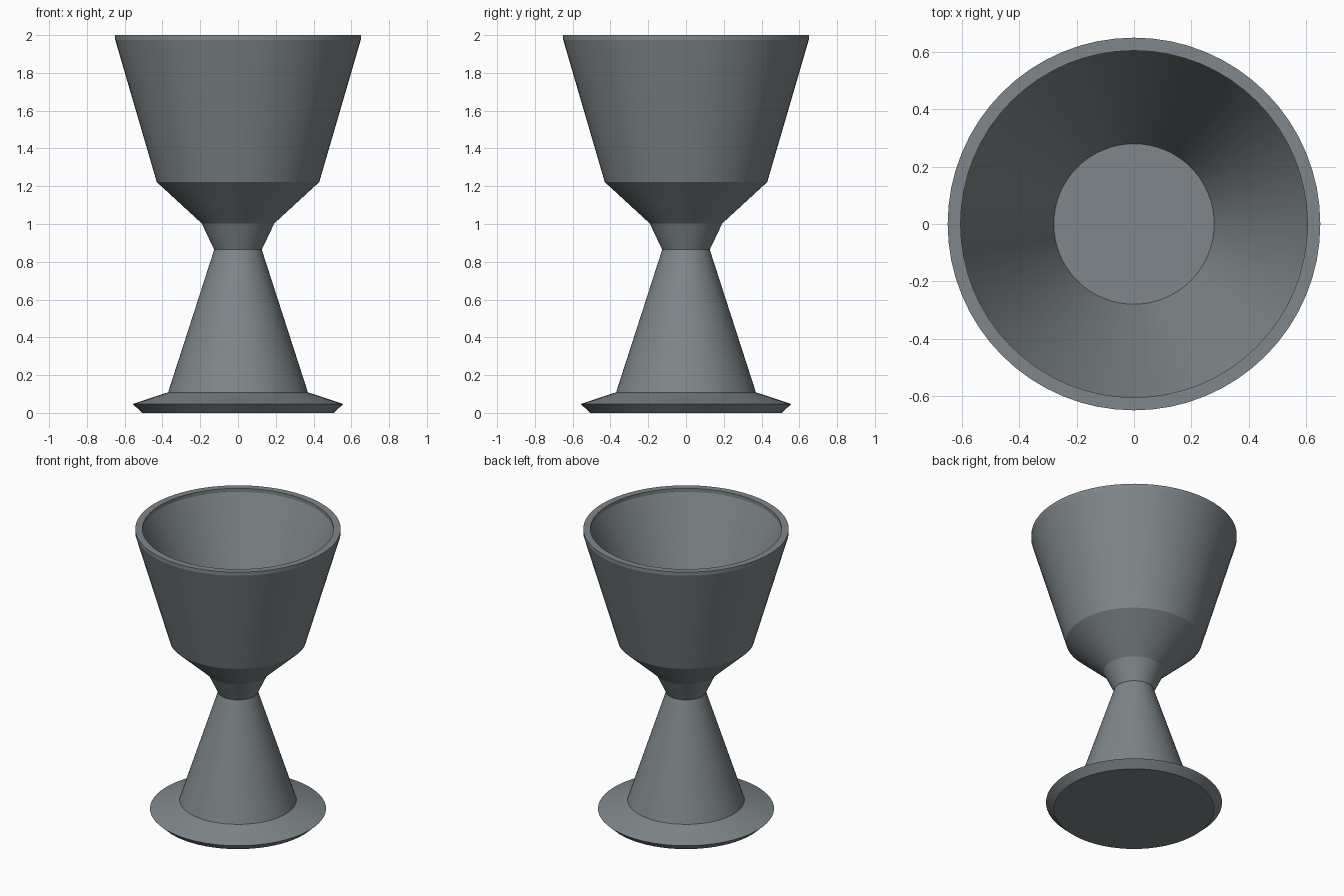
import bpy, bmesh, math

if "Cube" in bpy.data.objects:
    bpy.data.objects.remove(bpy.data.objects["Cube"])

SEGMENTS = 64

# Single pewter colour
pewter = bpy.data.materials.new("pewter_grey")
pewter.diffuse_color = (0.21, 0.24, 0.252, 1.0)
pewter.use_nodes = True
pewter.node_tree.nodes["Principled BSDF"].inputs["Base Color"].default_value = pewter.diffuse_color

# Closed goblet profile (radius, height): foot, stem, bowl, lip, interior
profile = [
    (0, 0), (0.507, 0), (0.557, 0.047), (0.37, 0.109),   # foot
    (0.126, 0.864), (0.192, 1.003),                      # stem and neck
    (0.43, 1.222), (0.65, 1.975), (0.65, 2.0),           # outer bowl
    (0.605, 2.0), (0.605, 1.975),                        # lip
    (0.28, 1.222), (0, 1.222),                           # interior
]

# Spin the profile around the z axis
bm = bmesh.new()
verts = [bm.verts.new((r, 0, z)) for r, z in profile]
edges = [bm.edges.new(pair) for pair in zip(verts, verts[1:])]
bmesh.ops.spin(bm, geom=verts + edges, cent=(0, 0, 0), axis=(0, 0, 1),
               angle=math.tau, steps=SEGMENTS, use_duplicate=False)
bmesh.ops.remove_doubles(bm, verts=bm.verts, dist=1e-4)
bmesh.ops.recalc_face_normals(bm, faces=bm.faces)

mesh = bpy.data.meshes.new("goblet")
bm.to_mesh(mesh)
bm.free()
mesh.materials.append(pewter)
goblet = bpy.data.objects.new("goblet", mesh)
bpy.context.collection.objects.link(goblet)

# Smooth around the axis, crisp between profile bands
bpy.context.view_layer.objects.active = goblet
goblet.select_set(True)
bpy.ops.object.shade_smooth_by_angle(angle=math.radians(10))
